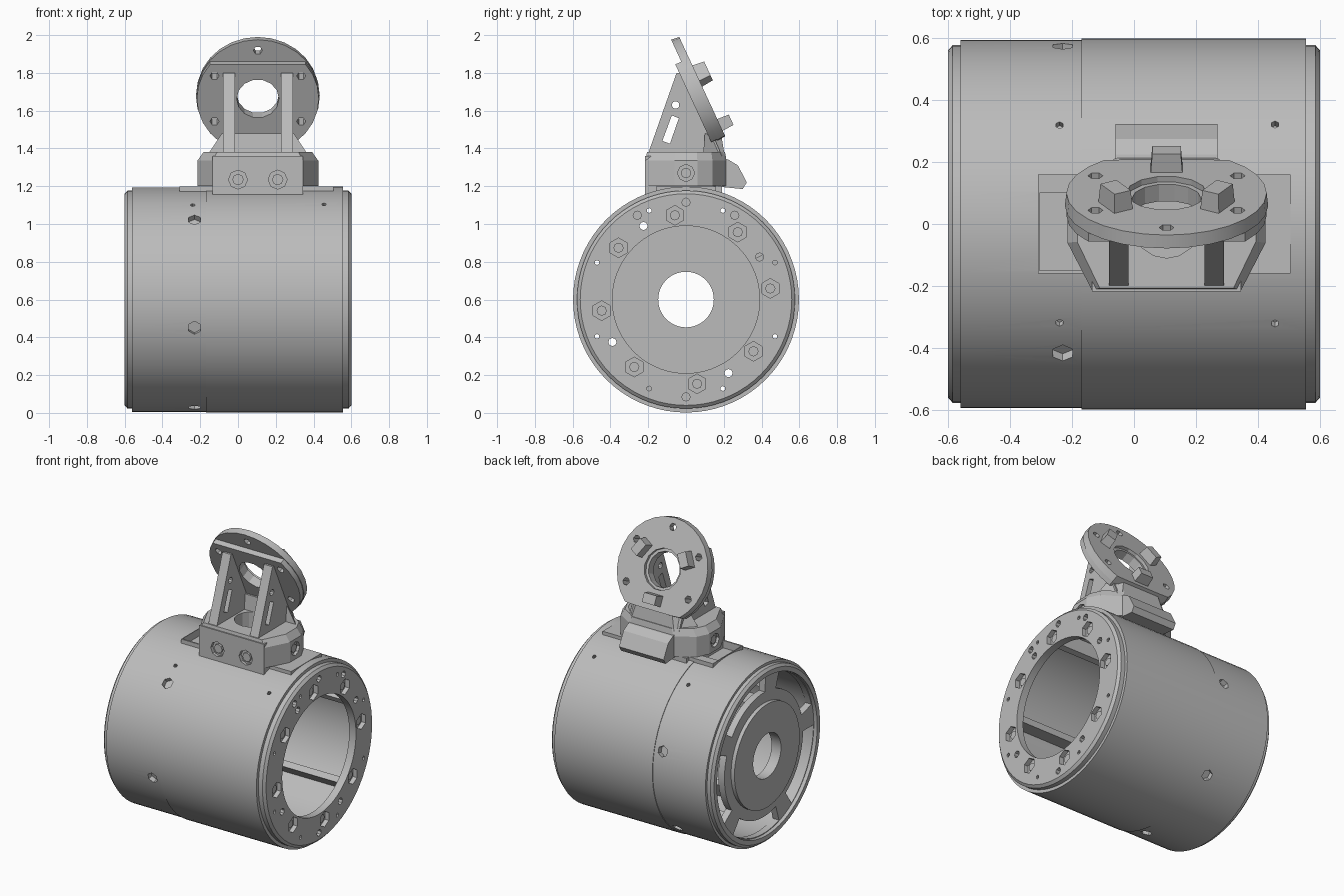
import bpy, bmesh
from math import cos, sin, radians, pi
from mathutils import Vector, Matrix

cube = bpy.data.objects.get("Cube")
if cube:
    bpy.data.objects.remove(cube, do_unlink=True)

grey = bpy.data.materials.new("machined_grey")
grey.use_nodes = True
grey.diffuse_color = (0.5, 0.5, 0.5, 1)
grey.node_tree.nodes["Principled BSDF"].inputs["Base Color"].default_value = (0.5, 0.5, 0.5, 1)

CX = 0.105                      # bracket centre line
AXIS = Vector((0, 0, 0.6))      # drum centre
X, Y, Z = Vector((1, 0, 0)), Vector((0, 1, 0)), Vector((0, 0, 1))


def finish(name, bm):
    bmesh.ops.recalc_face_normals(bm, faces=bm.faces)
    mesh = bpy.data.meshes.new(name)
    bm.to_mesh(mesh)
    bm.free()
    mesh.materials.append(grey)
    ob = bpy.data.objects.new(name, mesh)
    bpy.context.collection.objects.link(ob)
    return ob


def loft(bm, low, high):
    """Closed solid between two matching rings."""
    a = [bm.verts.new(p) for p in low]
    b = [bm.verts.new(p) for p in high]
    bm.faces.new(a)
    bm.faces.new(b)
    for i in range(len(a)):
        j = (i + 1) % len(a)
        bm.faces.new((a[i], a[j], b[j], b[i]))


def place(pts, axis, w):
    order = {"x": lambda u, v: (w, u, v), "y": lambda u, v: (u, w, v), "z": lambda u, v: (u, v, w)}
    return [Vector(order[axis](u, v)) for u, v in pts]


def prism(bm, pts, axis, a, b, matrix=None, top=None):
    low, high = place(pts, axis, a), place(top or pts, axis, b)
    if matrix:
        low, high = [matrix @ p for p in low], [matrix @ p for p in high]
    loft(bm, low, high)


def rod(bm, start, direction, r, length, n=12):
    """Cylinder running from start along direction."""
    d = direction.normalized()
    m = Matrix.Translation(start + d * length / 2) @ d.to_track_quat("Z", "Y").to_matrix().to_4x4()
    bmesh.ops.create_cone(bm, cap_ends=True, segments=n, radius1=r, radius2=r, depth=length, matrix=m)


def solid(name, *args, **kw):
    bm = bmesh.new()
    prism(bm, *args, **kw)
    return finish(name, bm)


def cut(targets, bm):
    cutter = finish("cutter", bm)
    cutter.hide_render = True
    for ob in targets:
        mod = ob.modifiers.new("cut", "BOOLEAN")
        mod.operation, mod.solver, mod.object = "DIFFERENCE", "EXACT", cutter
        mod.use_self = True
        bpy.context.view_layer.objects.active = ob
        bpy.ops.object.modifier_apply(modifier=mod.name)
    bpy.data.objects.remove(cutter, do_unlink=True)


def rect(u0, u1, v0, v1):
    return [(u0, v0), (u1, v0), (u1, v1), (u0, v1)]


def mirrored(half):
    """Plan outline from the points of its left half, front to back."""
    return [(CX + x, y) for x, y in half] + [(CX - x, y) for x, y in reversed(half)]


def ring(r, n):
    return [(r * cos(2 * pi * i / n), r * sin(2 * pi * i / n)) for i in range(n)]


def spoke(deg):
    return Vector((0, cos(radians(deg)), sin(radians(deg))))


# Drum housing: hollow section turned around the x axis
section = [(-.6, .56), (-.585, .577), (-.56, .577), (-.56, .594), (-.17, .594), (-.17, .598),
           (.555, .598), (.555, .577), (.585, .577), (.6, .56), (.6, .39), (.55, .39), (.55, .53),
           (-.53, .53), (-.53, .147), (-.6, .147), (-.6, .345), (-.575, .345), (-.575, .53), (-.6, .53)]
bm = bmesh.new()
SEG = 72
rows = [[bm.verts.new(AXIS + X * x + spoke(360 * i / SEG) * r) for x, r in section] for i in range(SEG)]
for i in range(SEG):
    p, q = rows[i], rows[(i + 1) % SEG]
    for k in range(len(section)):
        m = (k + 1) % len(section)
        bm.faces.new((p[k], p[m], q[m], q[k]))
drum = finish("drum_housing", bm)

# Raised seat on the crown, with a pocket at its right end
seat = solid("bracket_seat", rect(-.31, .505, -.16, .16), "z", 1.14, 1.199)
bm = bmesh.new()
prism(bm, rect(-.305, -.17, -.15, .1), "z", 1.15, 1.3)
cut([drum, seat], bm)

# Five curved end slots
bm = bmesh.new()
for k in range(5):
    arc = [64 + 72 * k + a for a in range(-28, 29, 4)]
    pts = [(r * spoke(a).y, r * spoke(a).z + .6) for r, seq in ((.415, arc), (.525, arc[::-1])) for a in seq]
    prism(bm, pts, "x", -.7, -.45)
cut([drum], bm)

# Thin ribs running along the cavity wall, in line with the gaps between the slots
for k in range(5):
    turn = Matrix.Translation(AXIS) @ Matrix.Rotation(radians(28 + 72 * k), 4, "X")
    solid("cavity_rib_%d" % (k + 1), rect(.42, .54, -.02, .02), "x", -.54, .56, matrix=turn)

# Bolt circle and pin holes in the open end
bm = bmesh.new()
face = AXIS + X * .45
for k in range(8):
    d = spoke(7.5 + 45 * k)
    rod(bm, face + X * .12 + d * .45, X, .052, .1, 6)
    rod(bm, face + d * .45, X, .027, .13, 8)
    rod(bm, face + spoke(22.5 + 45 * k) * .51, X, .013, .2, 6)
for a in (30, 120, 210, 300):
    rod(bm, face + spoke(a) * .45, X, .022, .2, 8)
for a in (60, 90, 120, 270):
    rod(bm, face + X * .12 + spoke(a) * .515, X, .022, .1, 8)
cut([drum], bm)

# Radial screw holes in the drum wall
bm = bmesh.new()
for k in (0, 2, 3, 4, 5):
    d = spoke(14.6 + 60 * k)
    rod(bm, AXIS - X * .23 + d * .56, d, .036, .1, 6)
for x in (-.24, .455):
    for a in (57.5, 122.5):
        rod(bm, AXIS + X * x + spoke(a) * .57, spoke(a), .013, .1, 6)
cut([drum], bm)

# Bracket base with rounded back and tapered top
outline = mirrored([(.24, -.215), (.32, -.06), (.32, .06), (.28, .14), (.16, .215)])
shrunk = [(CX + (x - CX) * .9, y * .96) for x, y in outline]
base = solid("bracket_base", outline, "z", 1.2, 1.335)
top = solid("base_top", outline, "z", 1.335, 1.38, top=shrunk)
solid("base_foot", rect(CX - .24, CX + .24, -.2, .19), "z", 1.15, 1.2)
front = solid("front_plate", rect(CX - .24, CX + .24, 1.15, 1.36), "y", -.218, -.14)
solid("rear_tab", [(.15, 1.35), (.225, 1.34), (.275, 1.31), (.322, 1.22), (.3, 1.185), (.15, 1.2)],
      "x", CX - .165, CX + .165)

bm = bmesh.new()
rod(bm, Vector((CX, 0, 1.25)), Z, .11, .3, 16)
for s in (-1, 1):
    rod(bm, Vector((CX + s * .105, -.195, 1.235)), -Y, .05, .1, 8)
    rod(bm, Vector((CX + s * .3, 0, 1.27)), X * s, .045, .1, 8)
cut([base, top, front], bm)
for s, side in ((-1, "right"), (1, "left")):
    bm = bmesh.new()
    rod(bm, Vector((CX + s * .105, -.18, 1.235)), -Y, .03, .03, 8)
    rod(bm, Vector((CX + s * .28, 0, 1.27)), X * s, .028, .03, 8)
    finish(side + "_base_screws", bm)

# Triangular side ribs with lightening holes
ribs = []
for s, side in ((-1, "right"), (1, "left")):
    ribs.append(solid(side + "_rib", [(-.205, 1.36), (-.05, 1.8), (.005, 1.8), (.19, 1.36)], "x",
                      CX + s * .122, CX + s * .185))
bm = bmesh.new()
prism(bm, [(-.125, 1.44), (-.085, 1.425), (-.038, 1.56), (-.075, 1.575)], "x", -.4, .6)
rod(bm, Vector((-.4, -.055, 1.63)), X, .02, 1, 10)
cut(ribs, bm)

# Flared neck under the flange
solid("flange_neck", mirrored([(.27, .09), (.16, .205)]), "z", 1.36, 1.48, top=mirrored([(.19, .1), (.13, .185)]))

# Tilted mounting flange, built in its own frame with local z out of its back face
n = Vector((0, .907, .42)).normalized()
up = Vector((0, -n.z, n.y))
tilt = Matrix((-X, up, n)).transposed().to_4x4()
tilt = Matrix.Translation((CX, .1, 1.697)) @ tilt
disc = [(u, max(v, -.26)) for u, v in ring(.328, 28)]
thin = solid("flange_plate", disc, "z", -.045, 0, matrix=tilt, top=[(u * .985, v * .985) for u, v in disc])
thick = solid("flange_backing", [(u * .985, min(v * .985, .2)) for u, v in disc], "z", -.08, -.04, matrix=tilt)
bm = bmesh.new()
prism(bm, ring(.112, 14), "z", -.2, .1, matrix=tilt)
prism(bm, ring(.13, 14), "z", -.02, .1, matrix=tilt)
for k in range(5):
    a = radians(-30 + 60 * k)
    prism(bm, [(u + .265 * cos(a), v + .265 * sin(a)) for u, v in ring(.024, 6)], "z", -.2, .1, matrix=tilt)
cut([thin, thick], bm)

# Three drive lugs on the flange
for k in range(3):
    turn = tilt @ Matrix.Rotation(radians(30 + 120 * k), 4, "Z")
    solid("drive_lug_%d" % (k + 1), rect(.155, .225, -.052, .052), "z", -.01, .065, matrix=turn,
          top=rect(.16, .22, -.046, .046))

# Smooth shading with sharp edges kept
for ob in bpy.context.scene.objects:
    ob.select_set(ob.type == "MESH")
bpy.context.view_layer.objects.active = drum
bpy.ops.object.shade_smooth_by_angle(angle=radians(20))
